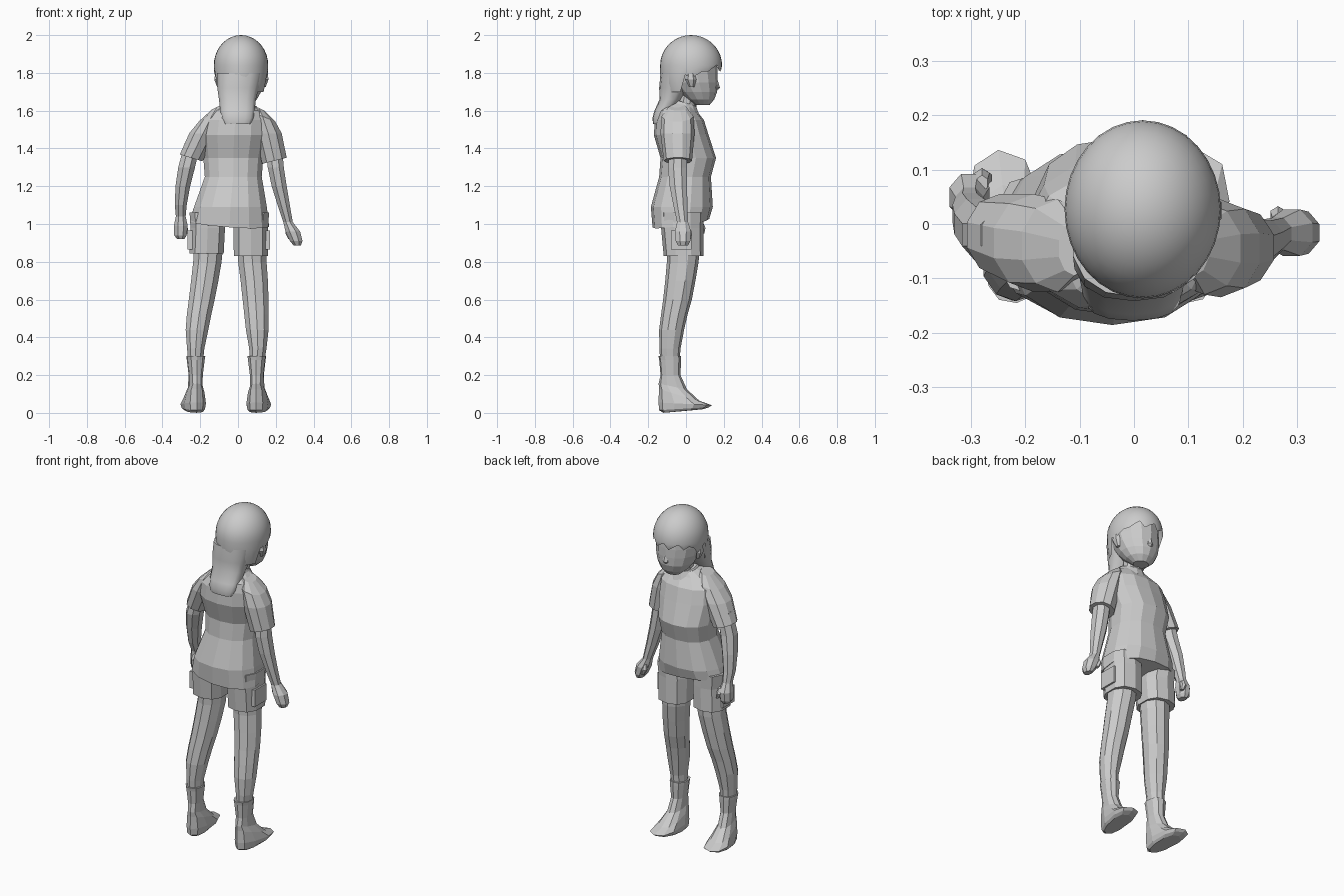
import bpy, math
from math import sin, cos, pi
from mathutils import Vector


def mesh_object(name, verts, faces, smooth=None):
    me = bpy.data.meshes.new(name)
    me.from_pydata(verts, [], faces)
    me.update()
    ob = bpy.data.objects.new(name, me)
    bpy.context.collection.objects.link(ob)
    if smooth:
        bpy.ops.object.select_all(action='DESELECT')
        ob.select_set(True)
        bpy.context.view_layer.objects.active = ob
        bpy.ops.object.shade_smooth_by_angle(angle=math.radians(smooth))
    return ob


# Stack of elliptical rings: (cx, cy, z, rx, ry, tilt along x, tilt along y), top to bottom
def loft(name, rings, n=10, power=1.0, smooth=None):
    verts, faces = [], []
    for cx, cy, z, rx, ry, *tilt in rings:
        tx, ty = tilt if tilt else (0, 0)
        for i in range(n):
            a = 2 * pi * (i + 0.5) / n
            c, s = cos(a), sin(a)
            dx = rx * math.copysign(abs(c) ** power, c)
            dy = ry * math.copysign(abs(s) ** power, s)
            verts.append((cx + dx, cy + dy, z + tx * dx + ty * dy))
    for r in range(len(rings) - 1):
        for i in range(n):
            j = (i + 1) % n
            faces.append((r * n + i, (r + 1) * n + i, (r + 1) * n + j, r * n + j))
    faces.append(tuple(range(n)))
    faces.append(tuple(reversed(range(len(verts) - n, len(verts)))))
    return mesh_object(name, verts, faces, smooth)


def box(name, loc, size, yaw=0):
    bpy.ops.mesh.primitive_cube_add(size=1, location=loc, rotation=(0, 0, yaw))
    ob = bpy.context.object
    ob.name = name
    ob.scale = size
    return ob


# Shirt body, collar and neck
loft("shirt_body", [
    (0.005, -0.030, 1.635, 0.075, 0.070, 0, -0.15),
    (0.000, -0.050, 1.600, 0.130, 0.105),
    (-0.015, -0.035, 1.55, 0.175, 0.130),
    (-0.020, -0.025, 1.47, 0.180, 0.145),
    (-0.025, 0.012, 1.35, 0.162, 0.147),
    (-0.025, -0.005, 1.25, 0.154, 0.137),
    (-0.040, -0.022, 1.09, 0.197, 0.164),
    (-0.045, -0.027, 1.005, 0.213, 0.150, -0.07, 0.15)], 14, 0.85)
loft("collar", [
    (0.01, -0.015, 1.645, 0.065, 0.070, 0, -0.3),
    (0.01, -0.015, 1.600, 0.088, 0.090, 0, -0.3)], 12)
loft("neck", [(0.015, 0.02, 1.73, 0.055, 0.06), (0.01, -0.01, 1.58, 0.055, 0.055)])

# Sleeves
loft("right_sleeve", [
    (0.110, -0.045, 1.615, 0.030, 0.050, -0.5, 0),
    (0.130, -0.045, 1.570, 0.070, 0.085, -0.4, 0),
    (0.160, -0.045, 1.480, 0.075, 0.090),
    (0.193, -0.043, 1.335, 0.068, 0.075, 0.25, 0)], 10)
loft("left_sleeve", [
    (-0.110, -0.045, 1.620, 0.030, 0.050, 0.5, 0),
    (-0.140, -0.040, 1.570, 0.070, 0.085, 0.4, 0),
    (-0.185, -0.035, 1.480, 0.077, 0.090),
    (-0.248, -0.020, 1.350, 0.063, 0.075, -0.3, 0)], 10)

# Arms with fists
loft("right_arm", [
    (0.190, -0.040, 1.42, 0.045, 0.050), (0.200, -0.045, 1.30, 0.046, 0.055),
    (0.218, -0.040, 1.20, 0.043, 0.050), (0.242, -0.030, 1.10, 0.035, 0.040),
    (0.265, -0.018, 1.01, 0.027, 0.032), (0.290, -0.016, 0.96, 0.042, 0.046),
    (0.308, -0.016, 0.91, 0.036, 0.042), (0.314, -0.016, 0.885, 0.020, 0.028)], 8)
loft("left_arm", [
    (-0.240, -0.020, 1.43, 0.045, 0.050), (-0.272, -0.020, 1.30, 0.048, 0.055),
    (-0.292, 0.000, 1.20, 0.042, 0.050), (-0.303, 0.020, 1.10, 0.034, 0.040),
    (-0.303, 0.038, 1.04, 0.028, 0.032), (-0.303, 0.050, 0.99, 0.040, 0.046),
    (-0.305, 0.050, 0.94, 0.036, 0.040), (-0.303, 0.050, 0.92, 0.020, 0.028)], 8)
for name, x, y, z in (("right_thumb", 0.265, 0.015, 0.95), ("left_thumb", -0.28, 0.085, 0.98)):
    loft(name, [(x, y - 0.01, z + 0.03, 0.012, 0.015), (x, y, z, 0.016, 0.018),
                (x + 0.01, y, z - 0.03, 0.010, 0.012)], 6)


# Shorts, leg, sock and foot for each side
def leg_set(side, sx, shorts_x, leg_x, yaw):
    top, bottom = shorts_x
    hem = 0.83 if sx > 0 else 0.845
    loft(side + "_shorts_leg", [
        (top + sx * 0.01, -0.02, 1.06, 0.090, 0.115), (top, -0.02, 0.98, 0.095, 0.112),
        (bottom, -0.013, hem, 0.094, 0.105)], 10, 0.8)
    box(side + "_pocket", (bottom + sx * 0.078, -0.025, 0.915), (0.045, 0.11, 0.10))
    prof = [(-0.015, 0.90, 0.082, 0.088), (-0.017, 0.80, 0.079, 0.084),
            (-0.030, 0.70, 0.076, 0.080), (-0.045, 0.60, 0.072, 0.076),
            (-0.062, 0.52, 0.068, 0.070), (-0.076, 0.44, 0.063, 0.066),
            (-0.085, 0.34, 0.048, 0.056), (-0.085, 0.26, 0.040, 0.050)]
    loft(side + "_leg", [(x, y, z, rx, ry) for x, (y, z, rx, ry) in zip(leg_x, prof)], 10)
    ax = leg_x[-1]
    foot = loft(side + "_sock_foot", [
        (0, -0.086, 0.300, 0.050, 0.060), (0, -0.084, 0.280, 0.047, 0.058),
        (0, -0.082, 0.200, 0.037, 0.053), (0, -0.070, 0.140, 0.043, 0.075, 0, -0.2),
        (0, -0.035, 0.095, 0.058, 0.108, 0, -0.3), (0, -0.004, 0.048, 0.068, 0.142, 0, -0.05),
        (0, -0.010, 0.022, 0.062, 0.132, 0, 0.06), (0, -0.015, 0.010, 0.050, 0.105, 0, 0.09)],
        10, 0.85)
    for v in foot.data.vertices:
        if v.co.z < 0.16:
            v.co.x *= 0.95 + 1.2 * v.co.y
        x, y = v.co.x, v.co.y + 0.08
        v.co.x = ax + x * cos(yaw) - y * sin(yaw)
        v.co.y = -0.08 + x * sin(yaw) + y * cos(yaw)


leg_set("right", 1, (0.068, 0.068),
        (0.072, 0.076, 0.086, 0.093, 0.098, 0.102, 0.105, 0.100), -0.08)
leg_set("left", -1, (-0.160, -0.166),
        (-0.155, -0.162, -0.176, -0.192, -0.206, -0.217, -0.224, -0.224), 0.12)

# Face and ears
loft("face", [
    (0.018, 0.025, 1.90, 0.125, 0.135), (0.018, 0.025, 1.80, 0.128, 0.143),
    (0.020, 0.040, 1.75, 0.122, 0.128), (0.020, 0.060, 1.70, 0.105, 0.105),
    (0.022, 0.075, 1.66, 0.080, 0.075), (0.022, 0.085, 1.63, 0.045, 0.040)], 14)
loft("nose", [(0.022, 0.155, 1.775, 0.008, 0.008), (0.022, 0.155, 1.722, 0.020, 0.025),
              (0.022, 0.150, 1.705, 0.012, 0.012)], 6)
for sx in (-1, 1):
    ear_x = 0.018 + sx * 0.128
    loft("ear", [(ear_x, 0.025, 1.800, 0.012, 0.020), (ear_x, 0.025, 1.765, 0.018, 0.030),
                 (ear_x - sx * 0.008, 0.030, 1.725, 0.010, 0.014)], 6)


# Hair cap: dome whose lower edge rises to a jagged fringe over the face
def hair_edge(a, i):
    off = abs((a - pi / 2 + pi) % (2 * pi) - pi)
    jag = 0.018 * (i % 3 - 1)
    if off < 1.0:
        return 1.825 + jag
    if off < 1.9:
        return 1.79 + jag
    return 1.70


N, R = 32, 9
cx, cy = 0.016, 0.027
verts, faces = [(cx, cy, 2.0)], []
for r in range(1, R + 4):
    for i in range(N):
        a = 2 * pi * i / N
        if r <= R:
            p = r / R * pi / 2
            k, z = sin(p), max(1.84 + 0.16 * cos(p), hair_edge(a, i))
        else:
            t = (r - R) / 3
            z = 1.84 + (hair_edge(a, i) - 1.84) * t
            k = 1 - 0.10 * t * t * (1.84 - z) / 0.14
        verts.append((cx + 0.144 * k * cos(a), cy + 0.164 * k * sin(a), z))
for i in range(N):
    j = (i + 1) % N
    faces.append((0, 1 + i, 1 + j))
    for r in range(R + 2):
        b = 1 + r * N
        faces.append((b + i, b + N + i, b + N + j, b + j))
mesh_object("hair_cap", verts, faces, 40)

# Hair hanging behind the neck
loft("back_hair", [
    (0.010, -0.030, 1.80, 0.125, 0.105), (0.000, -0.060, 1.72, 0.112, 0.082),
    (-0.003, -0.080, 1.66, 0.100, 0.060), (-0.003, -0.115, 1.60, 0.093, 0.052),
    (-0.003, -0.138, 1.56, 0.087, 0.040), (-0.003, -0.150, 1.530, 0.070, 0.024)],
    14, 0.85, 50)
